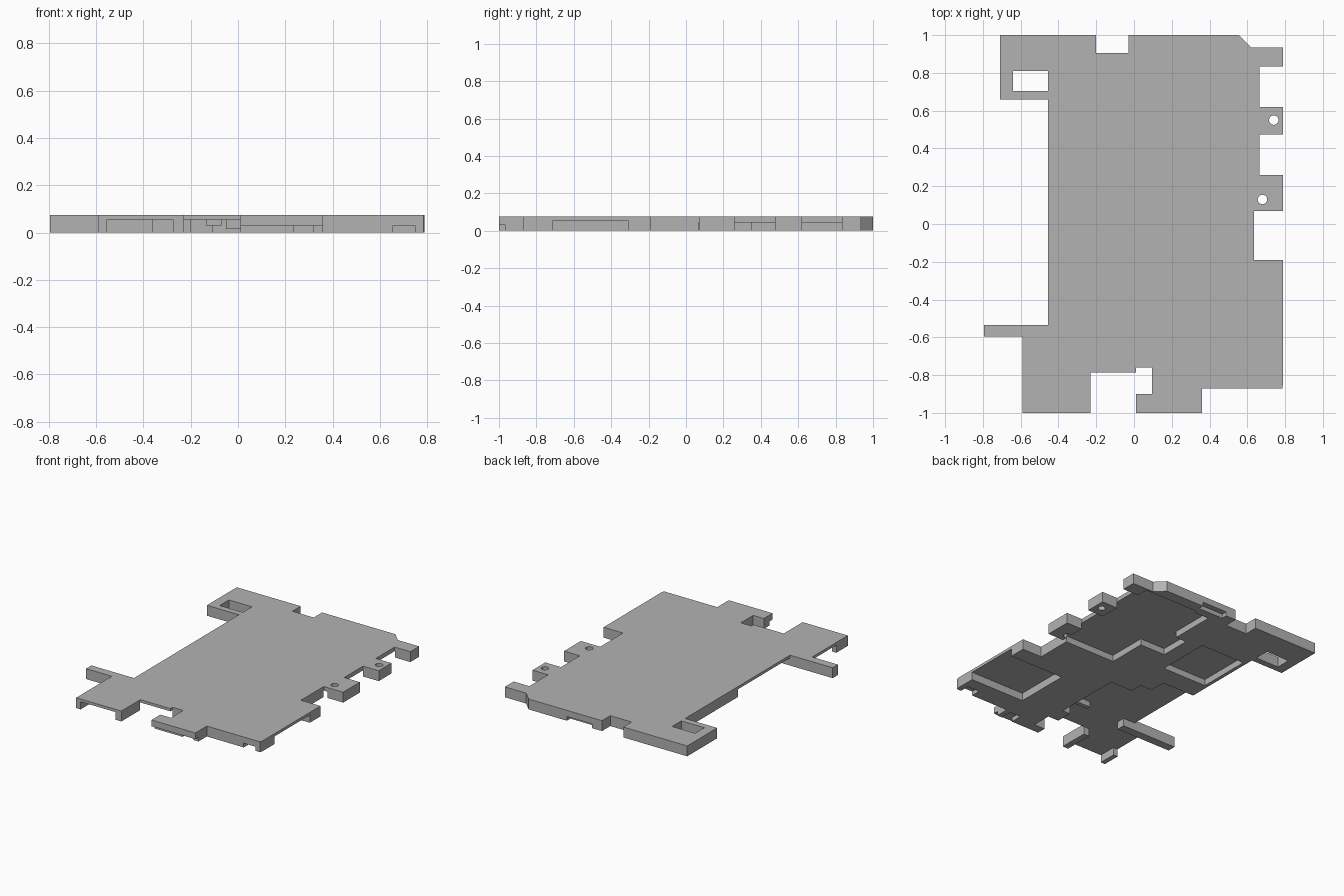
import bpy, bmesh

if "Cube" in bpy.data.objects:
    bpy.data.objects.remove(bpy.data.objects["Cube"], do_unlink=True)

HEIGHT = 0.075
CEILING = 0.055

grey = bpy.data.materials.new("plain_grey")
grey.use_nodes = True
colour = (0.45, 0.45, 0.45, 1)
grey.diffuse_color = colour
grey.node_tree.nodes["Principled BSDF"].inputs["Base Color"].default_value = colour


def prism(name, outline, z0, z1):
    """Extrude a flat outline between two heights."""
    bm = bmesh.new()
    face = bm.faces.new([bm.verts.new((x, y, z0)) for x, y in outline])
    ext = bmesh.ops.extrude_face_region(bm, geom=[face])
    top = [v for v in ext["geom"] if isinstance(v, bmesh.types.BMVert)]
    bmesh.ops.translate(bm, verts=top, vec=(0, 0, z1 - z0))
    bmesh.ops.recalc_face_normals(bm, faces=bm.faces[:])
    mesh = bpy.data.meshes.new(name)
    bm.to_mesh(mesh)
    bm.free()
    mesh.materials.append(grey)
    obj = bpy.data.objects.new(name, mesh)
    bpy.context.collection.objects.link(obj)
    return obj


def block(name, x0, x1, y0, y1, z0, z1):
    return prism(name, [(x0, y0), (x1, y0), (x1, y1), (x0, y1)], z0, z1)


def cut(body, cutter):
    """Subtract a helper from the body, then discard the helper."""
    cutter.hide_render = True
    mod = body.modifiers.new("cut", 'BOOLEAN')
    mod.operation = 'DIFFERENCE'
    mod.solver = 'EXACT'
    mod.object = cutter
    bpy.context.view_layer.objects.active = body
    bpy.ops.object.modifier_apply(modifier=mod.name)
    bpy.data.objects.remove(cutter, do_unlink=True)


# Notched plate outline
outline = [
    (-.71, 1), (-.2, 1), (-.2, .905), (-.03, .905), (-.03, 1), (.555, 1),
    (.62, .935), (.79, .935), (.79, .835), (.665, .835), (.665, .62),
    (.79, .62), (.79, .475), (.665, .475), (.665, .26), (.79, .26),
    (.79, .07), (.635, .07), (.635, -.19), (.79, -.19), (.79, -.84),
    (.785, -.87), (.36, -.87), (.36, -1), (.01, -1), (.01, -.9),
    (.095, -.9), (.095, -.76), (.01, -.76), (.01, -.785), (-.23, -.785),
    (-.23, -1), (-.59, -1), (-.59, -.595), (-.795, -.595), (-.795, -.535),
    (-.455, -.535), (-.455, .66), (-.71, .66)]
plate = prism("notched_plate", outline, 0, HEIGHT)

# Window in the rear corner panel
cut(plate, block("window_cutter", -.64, -.456, .705, .81, -.1, .2))

# Pockets in the underside: x range, y range, ceiling
pockets = [
    (.36, .9, -.71, -.31, CEILING),       # side bay
    (.235, .666, .066, .92, .045),        # rear bay and its steps
    (.035, .236, .35, .57, .045),
    (.12, .236, .569, .9, .045),
    (-.43, -.08, .21, .6, .045),          # small left bay
    (-.7, .01, -1.1, -.64, CEILING),      # front left bay
    (-.7, .07, -.641, -.15, CEILING),
    (-.7, -.11, -.151, -.06, CEILING),
    (-.7, -.2, -.061, .06, CEILING),
    (.655, .75, -.9, -.8, .03),           # front edge notches
    (0, .4, -1.1, -.965, .03),
    (.235, .32, -.966, -.88, .03),
    (.05, .25, .96, 1.1, .03),            # rear edge notch
]
for x0, x1, y0, y1, top in pockets:
    cut(plate, block("pocket_cutter", x0, x1, y0, y1, -.1, top))

# Screw holes through the side tabs
for x, y in [(.74, .55), (.68, .13)]:
    bpy.ops.mesh.primitive_cylinder_add(vertices=24, radius=.025, depth=.4,
                                        location=(x, y, 0))
    cut(plate, bpy.context.object)

# Feet, bar and ribs below the front left bay
block("left_bar", -.59, -.36, -.595, -.535, 0, CEILING)
block("left_bar_tip", -.795, -.59, -.595, -.535, 0, CEILING)
block("left_front_foot", -.59, -.555, -1, -.87, 0, CEILING)
block("inner_front_foot", -.275, -.23, -1, -.785, 0, CEILING)
block("low_rib", -.05, .07, -.54, -.51, .015, CEILING)
block("short_rib", -.135, -.07, -.18, -.15, .03, CEILING)
